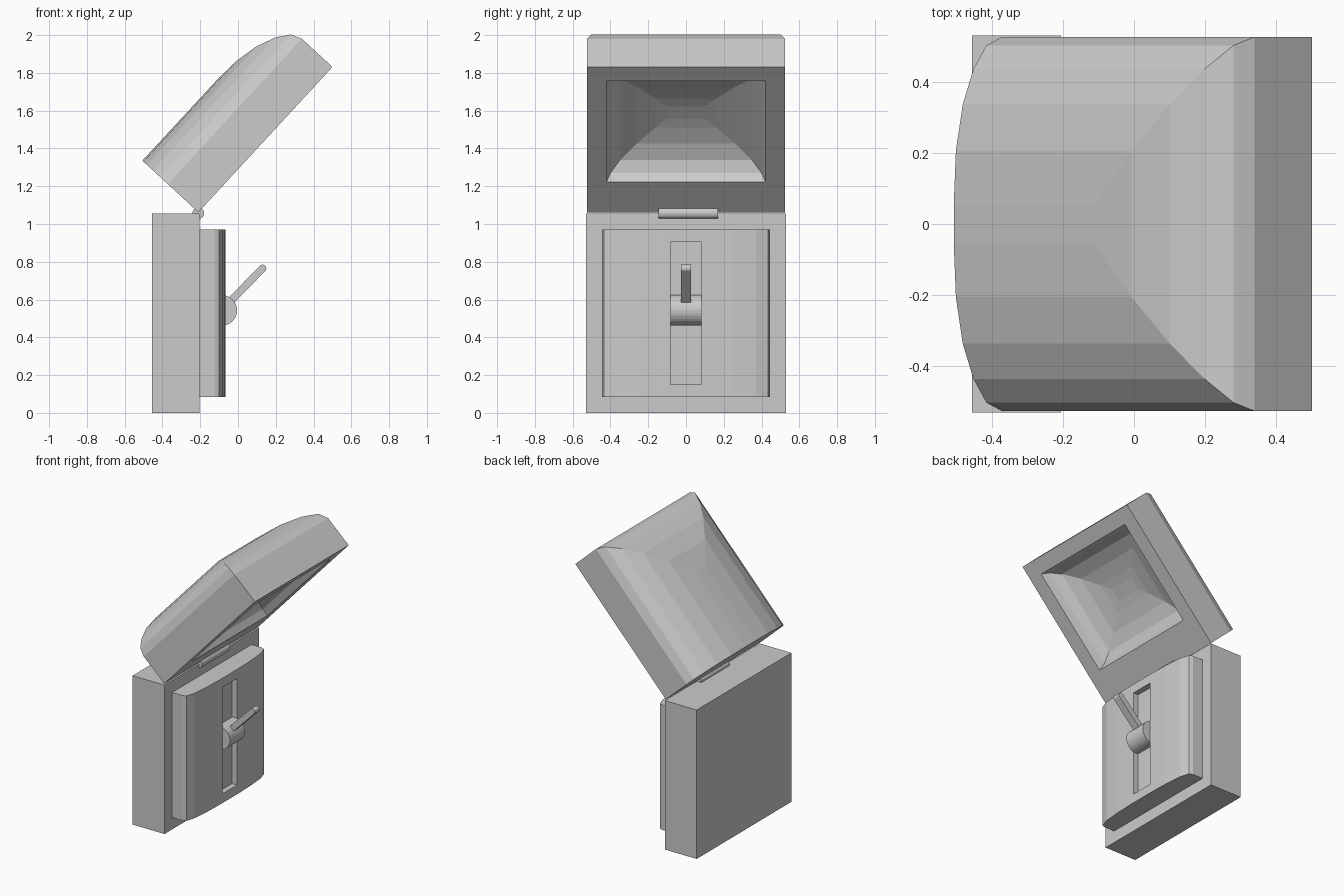
import bpy, bmesh, math
from mathutils import Vector

if "Cube" in bpy.data.objects:
    bpy.data.objects.remove(bpy.data.objects["Cube"])


def finish(bm, name):
    bmesh.ops.recalc_face_normals(bm, faces=bm.faces)
    me = bpy.data.meshes.new(name)
    bm.to_mesh(me)
    bm.free()
    ob = bpy.data.objects.new(name, me)
    bpy.context.collection.objects.link(ob)
    return ob


def prism(name, points, offset):
    """Closed outline of 3D points, extruded by an offset."""
    bm = bmesh.new()
    face = bm.faces.new([bm.verts.new(p) for p in points])
    ext = bmesh.ops.extrude_face_region(bm, geom=[face], use_keep_orig=True)
    verts = [g for g in ext["geom"] if isinstance(g, bmesh.types.BMVert)]
    bmesh.ops.translate(bm, verts=verts, vec=offset)
    return finish(bm, name)


def box(name, x0, x1, y0, y1, z0, z1):
    pts = [(x0, y0, z0), (x1, y0, z0), (x1, y1, z0), (x0, y1, z0)]
    return prism(name, pts, (0, 0, z1 - z0))


def rod(name, x, z, r, y0, y1, n):
    pts = [(x + r * math.cos(2 * math.pi * i / n), y0,
            z + r * math.sin(2 * math.pi * i / n)) for i in range(n)]
    return prism(name, pts, (0, y1 - y0, 0))


# Back housing
box("housing", -0.455, -0.205, -0.53, 0.53, 0, 1.055)

# Bulged front panel with a shallow slot
half = [(-0.205, 0.445), (-0.125, 0.445), (-0.10, 0.435),
        (-0.08, 0.37), (-0.069, 0.24), (-0.065, 0.1)]
plan = half + [(x, -y) for x, y in reversed(half)]
panel = prism("front_panel", [(x, y, 0.085) for x, y in plan], (0, 0, 0.885))
cutter = box("slot_cutter", -0.105, 0.0, -0.083, 0.083, 0.15, 0.905)
cutter.hide_render = True
cut = panel.modifiers.new("slot", 'BOOLEAN')
cut.operation = 'DIFFERENCE'
cut.solver = 'EXACT'
cut.object = cutter
bpy.context.view_layer.objects.active = panel
bpy.ops.object.modifier_apply(modifier="slot")
bpy.data.objects.remove(cutter)

# Switch drum and hinge pin
rod("switch_drum", -0.086, 0.543, 0.081, -0.083, 0.083, 32)
rod("hinge_pin", -0.21, 1.058, 0.031, -0.145, 0.17, 16)

# Lever with a rounded tip
a = math.atan2(0.222, 0.216)
d, n = Vector((math.cos(a), 0, math.sin(a))), Vector((-math.sin(a), 0, math.cos(a)))
tip, start, r = Vector((0.13, -0.027, 0.765)), Vector((-0.07, -0.027, 0.56)), 0.02
outline = [start + n * r, start - n * r]
outline += [tip + r * (math.cos(t) * d + math.sin(t) * n)
            for t in (math.pi * (i / 8 - 0.5) for i in range(9))]
prism("lever", outline, (0, 0.054, 0))

# Open lid: rectangular rings (u0, u1, half width, height), cavity to dome
L, W = 1.047, 0.525
cavity = [(0.32, 0.15), (0.26, 0.145), (0.16, 0.128), (0.07, 0.095), (0.02, 0.05), (0, 0)]
dome = [(0, 0), (0, 0.22), (0.023, 0.278), (0.09, 0.328),
        (0.19, 0.369), (0.32, 0.395), (0.47, 0.403)]
rings = [(0.218 + w, 0.945 - w, 0.42 - w, v) for w, v in cavity]
rings += [(0, L - w, W - w, v) for w, v in dome]

tilt = math.radians(47.3)
along = Vector((math.cos(tilt), 0, math.sin(tilt)))
up = Vector((-math.sin(tilt), 0, math.cos(tilt)))
pivot = Vector((-0.21, 0, 1.062))
bm = bmesh.new()
loops = []
for u0, u1, h, v in rings:
    loops.append([bm.verts.new(pivot + along * u + up * v + Vector((0, y, 0)))
                  for u, y in ((u0, -h), (u1, -h), (u1, h), (u0, h))])
n_cav = len(cavity)
for k, (p, q) in enumerate(zip(loops, loops[1:])):
    for i in range(4):
        if k >= n_cav and i == 3:
            continue  # flat hinge end is a single face, added below
        j = (i + 1) % 4
        bm.faces.new((p[i], p[j], q[j], q[i]))
outer = loops[n_cav:]
bm.faces.new([l[0] for l in outer] + [l[3] for l in reversed(outer)])
bm.faces.new(loops[0])
bm.faces.new(loops[-1])
finish(bm, "lid")
